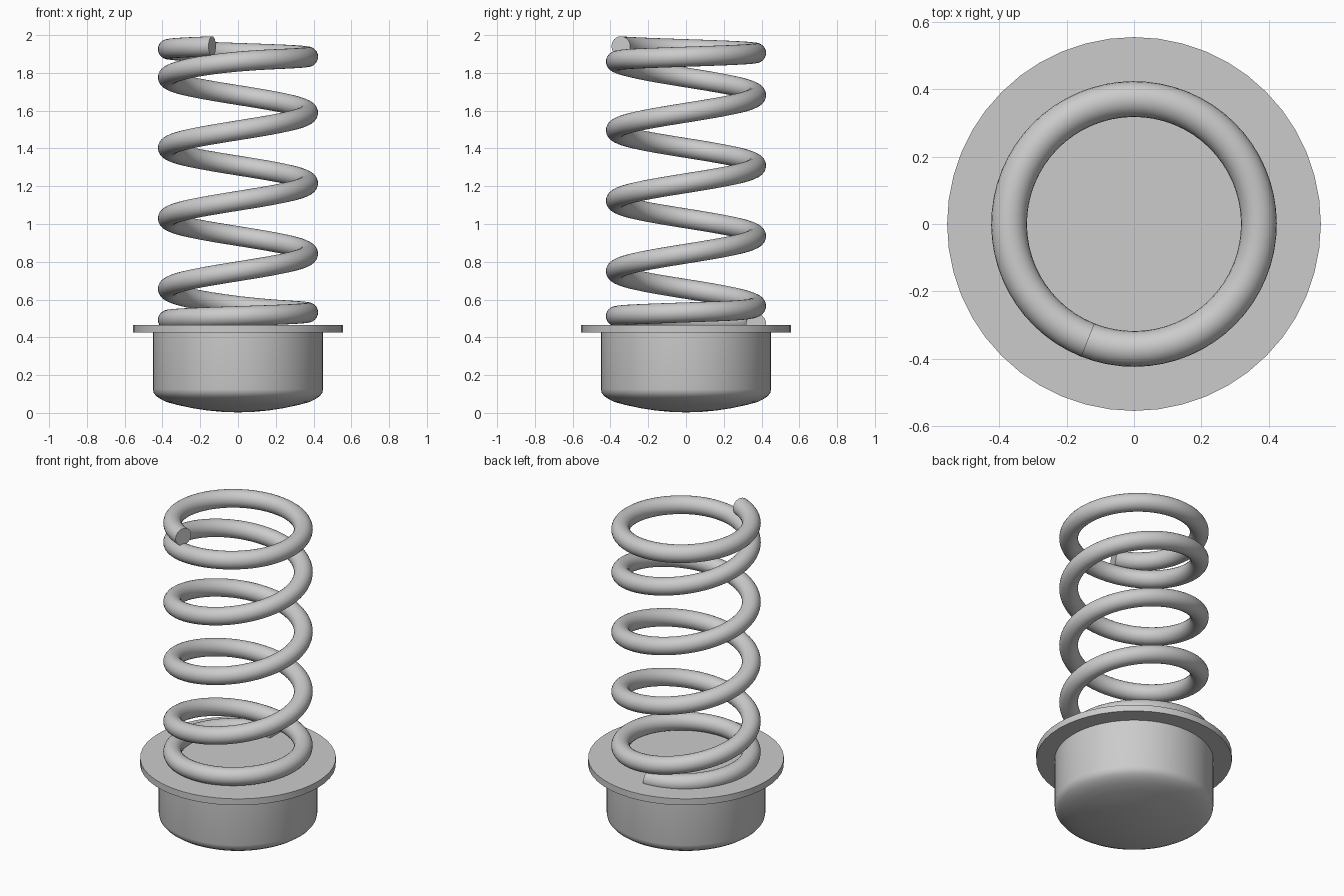
import bpy, bmesh, math

if "Cube" in bpy.data.objects:
    bpy.data.objects.remove(bpy.data.objects["Cube"], do_unlink=True)

metal = bpy.data.materials.new("grey metal")
metal.use_nodes = True
GREY = (0.6, 0.6, 0.6, 1)
metal.diffuse_color = GREY
metal.node_tree.nodes["Principled BSDF"].inputs["Base Color"].default_value = GREY


def finish(name, bm):
    bmesh.ops.recalc_face_normals(bm, faces=bm.faces)
    mesh = bpy.data.meshes.new(name)
    bm.to_mesh(mesh)
    bm.free()
    mesh.materials.append(metal)
    ob = bpy.data.objects.new(name, mesh)
    bpy.context.collection.objects.link(ob)
    bpy.ops.object.select_all(action="DESELECT")
    ob.select_set(True)
    bpy.context.view_layer.objects.active = ob
    bpy.ops.object.shade_smooth_by_angle(angle=math.radians(35))
    return ob


def skin(bm, rings):
    """Bridge consecutive closed rings and cap both ends."""
    n = len(rings[0])
    for a, b in zip(rings, rings[1:]):
        for i in range(n):
            j = (i + 1) % n
            bm.faces.new((a[i], a[j], b[j], b[i]))
    bm.faces.new(rings[0])
    bm.faces.new(rings[-1])


def lathe(name, profile, segments):
    bm = bmesh.new()
    rings = []
    for r, z in profile:
        angles = [math.tau * i / segments for i in range(segments)]
        rings.append([bm.verts.new((r * math.cos(a), r * math.sin(a), z)) for a in angles])
    skin(bm, rings)
    return finish(name, bm)


# Cup: shallow domed bottom, rounded rim, straight wall
dome = [(r, 0.003 + 0.38 * r * r) for r in (0.01, 0.08, 0.16, 0.24, 0.32, 0.38)]
rim = [(0.41, 0.073), (0.432, 0.088), (0.446, 0.106), (0.45, 0.125)]
lathe("cup", dome + rim + [(0.45, 0.43)], 64)

# Flange: flat disc on top of the cup
lathe("flange", [(0.555, 0.425), (0.555, 0.465)], 48)

# Spring: helix with closely wound end turns
COIL_R, WIRE_R, SIDES, STEPS = 0.371, 0.053, 24, 32
QUARTERS = 21.76
SLOW, FAST = 0.02, 0.0933


def ramp(t, lo, hi):
    s = min(max((t - lo) / (hi - lo), 0), 1)
    return s * s * (3 - 2 * s)


def rise(t):
    """Height gained per quarter turn."""
    return SLOW + (FAST - SLOW) * (ramp(t, 3.3, 4.4) - ramp(t, 17.4, 18.5))


bm = bmesh.new()
rings = []
count = int(QUARTERS * STEPS / 2)
dt = QUARTERS / count
z = 0.472
for k in range(count + 1):
    t = k * dt
    a = math.pi / 2 * (1 + t)
    ring = []
    for i in range(SIDES):
        b = math.tau * i / SIDES
        r = COIL_R + WIRE_R * math.cos(b)
        ring.append(bm.verts.new((r * math.cos(a), r * math.sin(a), z + WIRE_R * math.sin(b))))
    rings.append(ring)
    z += rise(t + dt / 2) * dt
skin(bm, rings)
finish("spring", bm)
